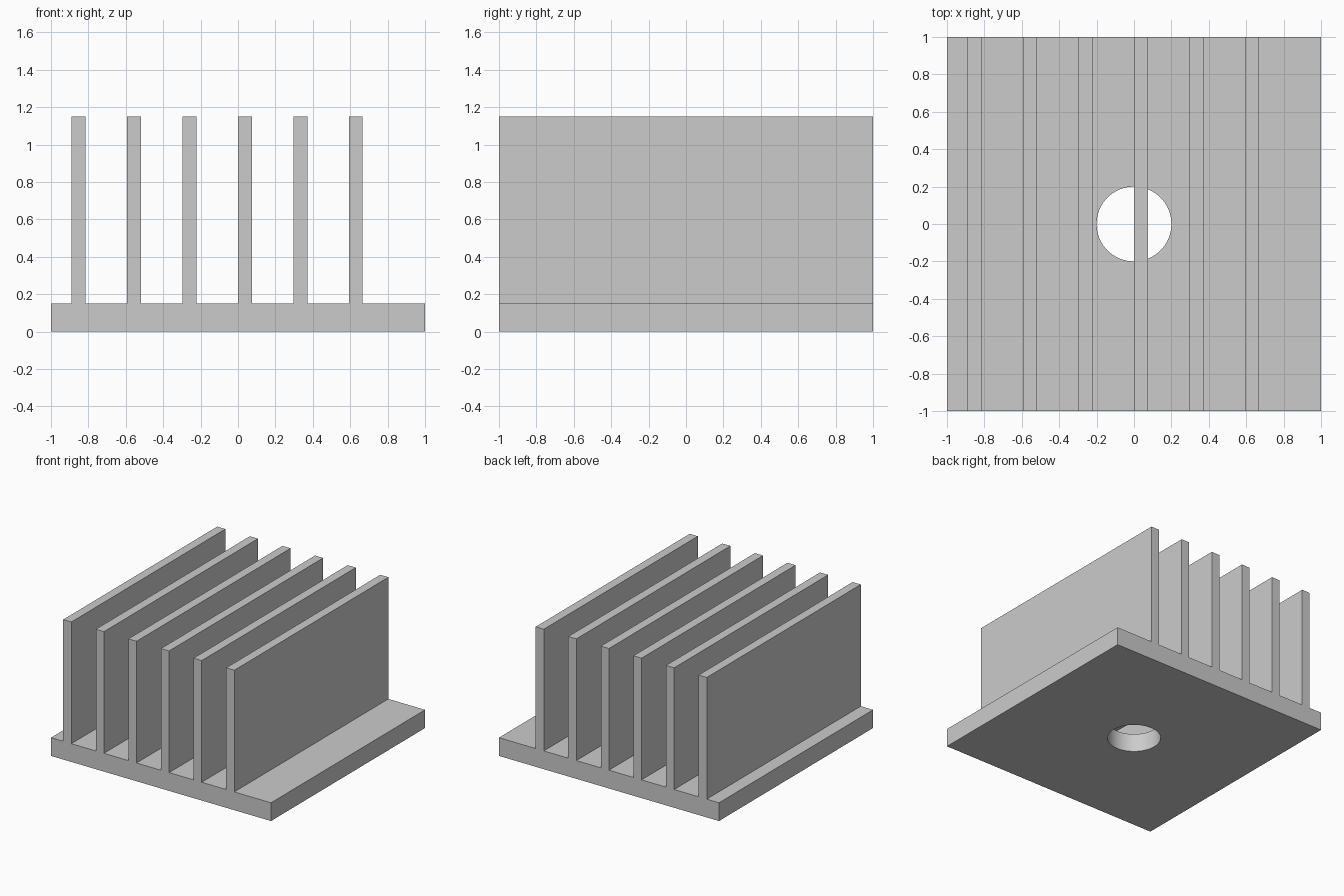
import bpy
import bmesh
from mathutils import Matrix

default_cube = bpy.data.objects.get("Cube")
if default_cube:
    bpy.data.objects.remove(default_cube, do_unlink=True)

BASE_HEIGHT = 0.15
TOTAL_HEIGHT = 1.15
HOLE_RADIUS = 0.2
FIN_COUNT = 6
FIN_WIDTH = 2 / 27
FIN_PITCH = 8 / 27

# Bare metal
metal = bpy.data.materials.new("light grey metal")
metal.use_nodes = True
colour = (0.6, 0.6, 0.6, 1)
metal.diffuse_color = colour
metal.node_tree.nodes["Principled BSDF"].inputs["Base Color"].default_value = colour


def add_object(name, bm):
    mesh = bpy.data.meshes.new(name)
    bm.to_mesh(mesh)
    bm.free()
    mesh.materials.append(metal)
    obj = bpy.data.objects.new(name, mesh)
    bpy.context.collection.objects.link(obj)
    return obj


def box(name, x0, x1, z0, z1):
    """Box running the full depth of the model."""
    bm = bmesh.new()
    placement = Matrix.Translation(((x0 + x1) / 2, 0, (z0 + z1) / 2))
    size = Matrix.Diagonal((x1 - x0, 2, z1 - z0, 1))
    bmesh.ops.create_cube(bm, size=1, matrix=placement @ size)
    return add_object(name, bm)


# Base plate with a round hole through its middle
base = box("base_plate", -1, 1, 0, BASE_HEIGHT)
bm = bmesh.new()
bmesh.ops.create_cone(bm, cap_ends=True, segments=64, radius1=HOLE_RADIUS,
                      radius2=HOLE_RADIUS, depth=1)
cutter = add_object("hole_cutter", bm)
cutter.hide_render = True
cutter.hide_set(True)

hole = base.modifiers.new("hole", 'BOOLEAN')
hole.operation = 'DIFFERENCE'
hole.solver = 'EXACT'
hole.object = cutter
bpy.context.view_layer.objects.active = base
base.select_set(True)
bpy.ops.object.modifier_apply(modifier=hole.name)
bpy.data.objects.remove(cutter, do_unlink=True)

# Smooth hole wall, sharp plate edges
bpy.ops.object.shade_smooth_by_angle()

# Upright cooling fins, evenly spaced and standing on the plate
for i in range(FIN_COUNT):
    left = (i - FIN_COUNT // 2) * FIN_PITCH
    box(f"fin_{i + 1}", left, left + FIN_WIDTH, BASE_HEIGHT, TOTAL_HEIGHT)
